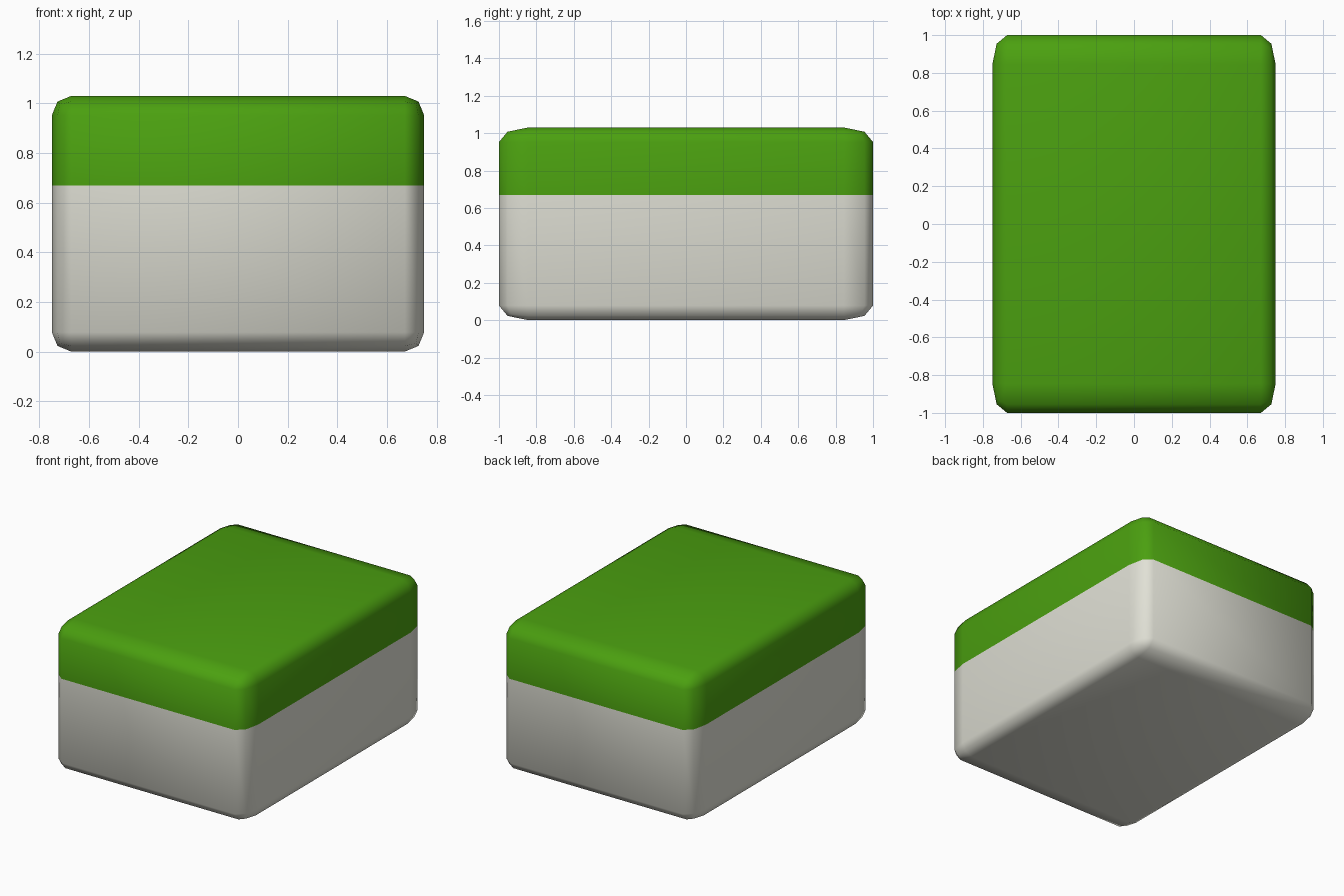
import bpy
import bmesh

if "Cube" in bpy.data.objects:
    bpy.data.objects.remove(bpy.data.objects["Cube"])

WIDTH, LENGTH, HEIGHT = 1.5, 2.0, 1.03
BEVEL, SEAM = 0.078, 0.669


def material(name, rgb):
    mat = bpy.data.materials.new(name)
    mat.diffuse_color = (*rgb, 1.0)
    mat.use_nodes = True
    mat.node_tree.nodes["Principled BSDF"].inputs["Base Color"].default_value = mat.diffuse_color
    return mat


# Rounded block: bevelled at half length, then stretched so ends are softer
bm = bmesh.new()
bmesh.ops.create_cube(bm, size=1.0)
bmesh.ops.scale(bm, vec=(WIDTH, LENGTH / 2, HEIGHT), verts=bm.verts)
bmesh.ops.bevel(bm, geom=bm.edges[:], offset=BEVEL, segments=2,
                profile=0.5, affect='EDGES')
bmesh.ops.scale(bm, vec=(1, 2, 1), verts=bm.verts)
bmesh.ops.translate(bm, vec=(0, 0, HEIGHT / 2), verts=bm.verts)

# Seam between the ivory body and the green back
bmesh.ops.bisect_plane(bm, geom=bm.verts[:] + bm.edges[:] + bm.faces[:],
                       plane_co=(0, 0, SEAM), plane_no=(0, 0, 1))
bmesh.ops.recalc_face_normals(bm, faces=bm.faces[:])
for face in bm.faces:
    face.smooth = True
    face.material_index = int(face.calc_center_median().z > SEAM)

mesh = bpy.data.meshes.new("game_tile")
bm.to_mesh(mesh)
bm.free()
mesh.materials.append(material("ivory", (0.75, 0.75, 0.67)))
mesh.materials.append(material("green", (0.07, 0.35, 0.005)))
bpy.context.collection.objects.link(bpy.data.objects.new("game_tile", mesh))
